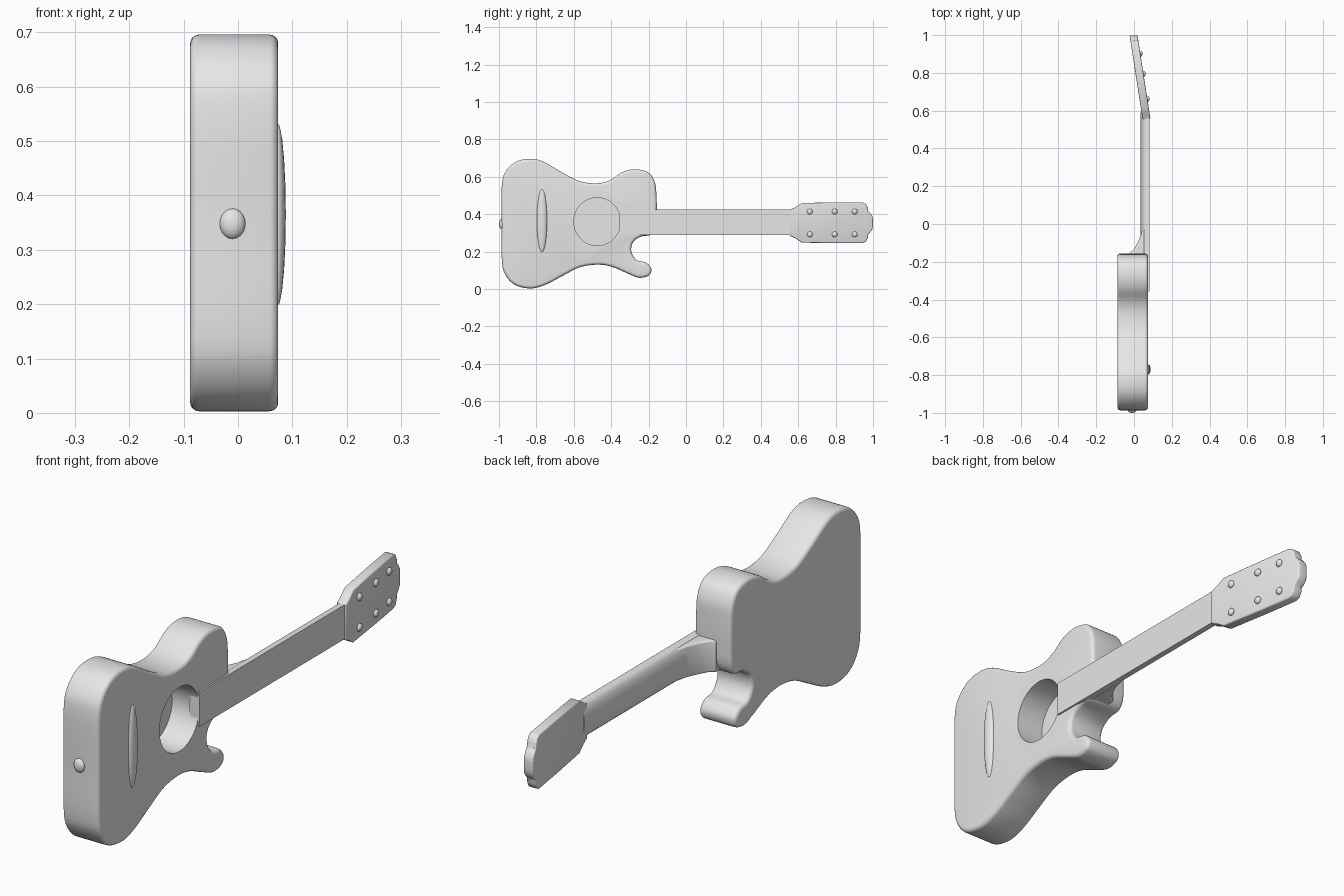
import bpy, bmesh, math
from mathutils import Vector, Matrix

if "Cube" in bpy.data.objects:
    bpy.data.objects.remove(bpy.data.objects["Cube"])

grey = bpy.data.materials.new("plain_grey")
grey.diffuse_color = (0.8, 0.8, 0.8, 1)
grey.use_nodes = True
grey.node_tree.nodes["Principled BSDF"].inputs["Base Color"].default_value = grey.diffuse_color


def finish(bm, name, angle=40):
    """Turn a bmesh into a named, smooth-shaded object."""
    bmesh.ops.recalc_face_normals(bm, faces=bm.faces)
    me = bpy.data.meshes.new(name)
    bm.to_mesh(me)
    bm.free()
    ob = bpy.data.objects.new(name, me)
    bpy.context.collection.objects.link(ob)
    me.materials.append(grey)
    smooth(ob, angle)
    return ob


def smooth(ob, angle=40):
    bpy.ops.object.select_all(action='DESELECT')
    ob.select_set(True)
    bpy.context.view_layer.objects.active = ob
    bpy.ops.object.shade_smooth_by_angle(angle=math.radians(angle))


def spline(pts, steps):
    """Closed Catmull-Rom curve through 2D points."""
    out, n = [], len(pts)
    for i in range(n):
        a, b, c, d = (Vector(pts[(i + k) % n]) for k in (-1, 0, 1, 2))
        for s in range(steps):
            t = s / steps
            out.append(0.5 * (2 * b + (c - a) * t + (2 * a - 5 * b + 4 * c - d) * t * t
                              + (3 * b - a - 3 * c + d) * t ** 3))
    return out


def prism(name, back, front, round_off=0.0, segs=3):
    """Solid between two matching 3D outlines, with rounded rims."""
    bm = bmesh.new()
    lo = [bm.verts.new(p) for p in back]
    hi = [bm.verts.new(p) for p in front]
    n = len(lo)
    caps = [bm.faces.new(lo), bm.faces.new(hi)]
    for i in range(n):
        j = (i + 1) % n
        bm.faces.new((lo[i], lo[j], hi[j], hi[i]))
    bmesh.ops.recalc_face_normals(bm, faces=bm.faces)
    if round_off:
        rims = list({e for f in caps for e in f.edges})
        bmesh.ops.bevel(bm, geom=rims, offset=round_off, segments=segs,
                        profile=0.5, affect='EDGES', clamp_overlap=False)
    return finish(bm, name)


def dome(name, centre, radii):
    """Small rounded knob."""
    bm = bmesh.new()
    m = Matrix.Translation(centre) @ Matrix.Diagonal((*radii, 1))
    bmesh.ops.create_uvsphere(bm, u_segments=16, v_segments=10, radius=1, matrix=m)
    return finish(bm, name, 60)


# Body: smooth outline in (y, z) with a cutaway and a small lower horn
outline = [(-.985, .34), (-.985, .55), (-.963, .63), (-.905, .682), (-.83, .696),
           (-.76, .68), (-.66, .622), (-.57, .577), (-.48, .565), (-.41, .58),
           (-.34, .625), (-.27, .64), (-.20, .622), (-.166, .57), (-.158, .50),
           (-.156, .41), (-.16, .33), (-.185, .29), (-.24, .28), (-.283, .25),
           (-.292, .20), (-.265, .155), (-.215, .142), (-.186, .11), (-.197, .073),
           (-.25, .06), (-.31, .082), (-.40, .12), (-.48, .13), (-.57, .115),
           (-.66, .07), (-.75, .023), (-.83, .003), (-.915, .022), (-.968, .08),
           (-.985, .16)]
shape = spline(outline, 5)
body = prism("body", [(-.088, y, z) for y, z in shape],
             [(.074, y, z) for y, z in shape], 0.016, 4)

# Sound hole sunk into the body front
ring = [(math.cos(k * math.tau / 48), math.sin(k * math.tau / 48)) for k in range(48)]
cutter = prism("sound_hole_cutter",
               [(-.045, -.475 + .125 * c, .36 + .128 * s) for c, s in ring],
               [(.15, -.475 + .125 * c, .36 + .128 * s) for c, s in ring])
cutter.hide_render = True
cut = body.modifiers.new("sound_hole", 'BOOLEAN')
cut.operation, cut.object, cut.solver = 'DIFFERENCE', cutter, 'EXACT'
bpy.context.view_layer.objects.active = body
bpy.ops.object.modifier_apply(modifier=cut.name)
bpy.data.objects.remove(cutter)
smooth(body)

# Neck: flat front, rounded back
section = [(.081, .288), (.081, .425), (.062, .425)]
section += [(.062 - .027 * math.sin(a), .3565 + .0685 * math.cos(a))
            for a in (k * math.pi / 12 for k in range(1, 12))]
section += [(.062, .288)]
prism("neck", [(x, -.357, z) for x, z in section], [(x, .59, z) for x, z in section])

# Heel: sweeps from the neck down into the body
heel = [(-.25, .06), (-.25, -.03), (-.155, -.025), (-.135, .0), (-.10, .018),
        (-.06, .036), (-.02, .045), (.0, .06)]
prism("heel", [(x, y, .292) for y, x in heel], [(x, y, .42) for y, x in heel], 0.008)

# Headstock: leans back, with a scalloped tip
half = [(.555, .07), (.585, .083), (.62, .106), (.80, .109), (.945, .109), (.963, .1),
        (.972, .08), (.974, .062), (.985, .052), (.996, .035), (.999, .018)]
head = [(y, .354 + w) for y, w in half] + [(y, .354 - w) for y, w in reversed(half)]


def head_front(y):
    return .071 - .155 * (y - .66)


prism("headstock", [(head_front(y) - .042, y, z) for y, z in head],
      [(head_front(y), y, z) for y, z in head], 0.006)

# Tuning pegs: two rows of three knobs
for y in (.662, .795, .902):
    for z in (.292, .414):
        dome("tuning_peg", (head_front(y) + .002, y, z), (.010, .015, .015))

# Bridge: low curved ridge on the body front
dome("bridge", (.072, -.77, .365), (.016, .028, .17))

# Strap button at the base of the body
dome("strap_button", (-.01, -.984, .348), (.024, .016, .028))
